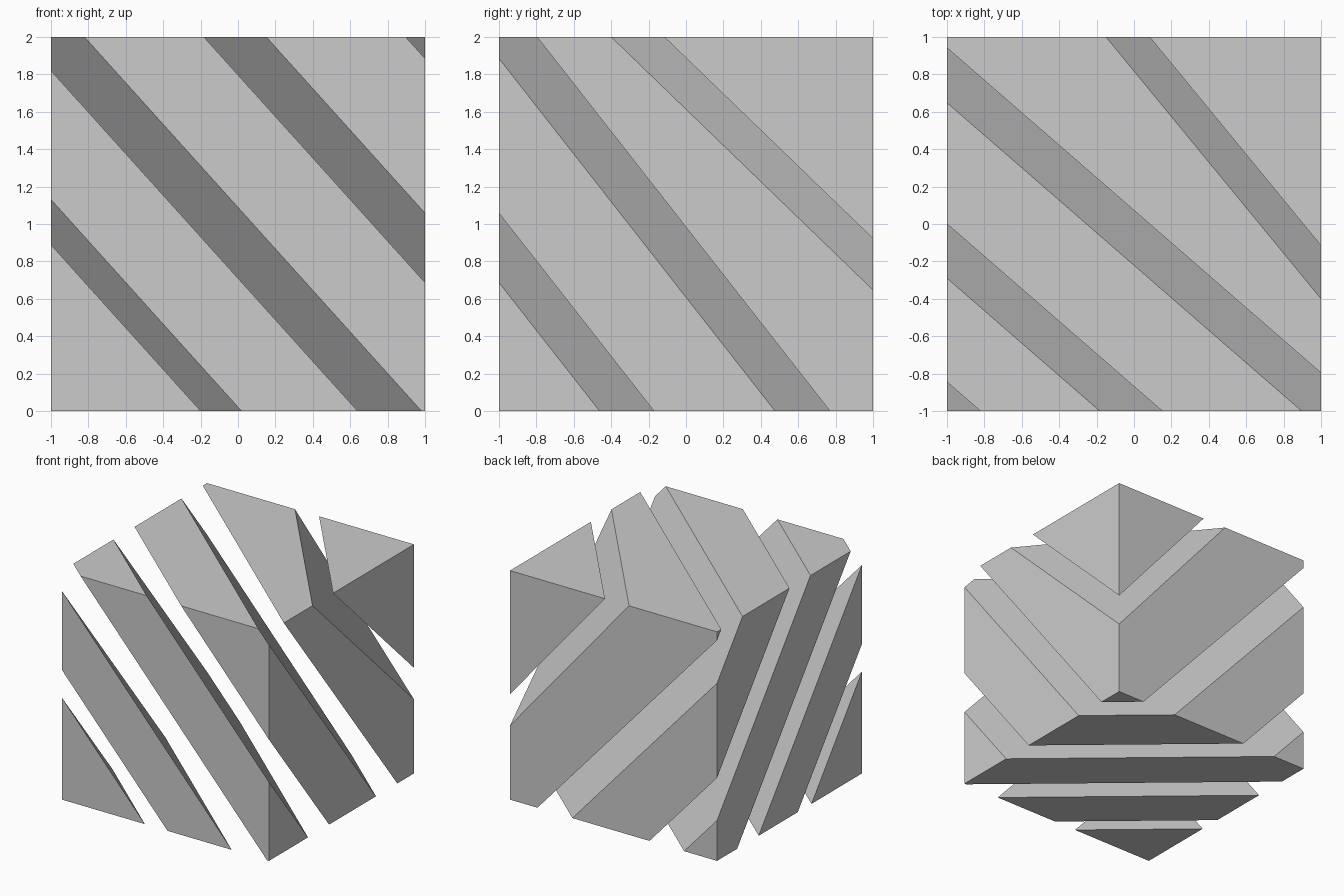
import bpy, bmesh
from mathutils import Vector

if "Cube" in bpy.data.objects:
    bpy.data.objects.remove(bpy.data.objects["Cube"])

# Cut normals: four parallel gaps, plus one differently tilted corner gap
N = Vector((1.11, 1.277, 1.0))
CORNER_N = Vector((1 / 1.15, 1 / 1.40, 1 / 1.353))
TOP = CORNER_N.dot(Vector((1, 1, 2)))


def clip(bm, normal, offset, keep_above):
    """Cut the solid by normal.p = offset, keep one side and cap it."""
    co = normal * (offset / normal.length_squared)
    geom = bm.verts[:] + bm.edges[:] + bm.faces[:]
    cut = bmesh.ops.bisect_plane(bm, geom=geom, plane_co=co, plane_no=normal,
                                 clear_inner=keep_above, clear_outer=not keep_above)
    edges = [e for e in cut["geom_cut"] if isinstance(e, bmesh.types.BMEdge)]
    bmesh.ops.contextual_create(bm, geom=edges)


def piece(name, cuts):
    """A 2-unit cube standing on the floor, trimmed by the given cuts."""
    bm = bmesh.new()
    bmesh.ops.create_cube(bm, size=2)
    bmesh.ops.translate(bm, verts=bm.verts, vec=(0, 0, 1))
    for cut in cuts:
        clip(bm, *cut)
    bmesh.ops.recalc_face_normals(bm, faces=bm.faces)
    mesh = bpy.data.meshes.new(name)
    bm.to_mesh(mesh)
    bm.free()
    bpy.context.collection.objects.link(bpy.data.objects.new(name, mesh))


# (start, end) of each slice along N; None leaves the cube's own end
slices = [(None, -1.498), (-1.256, -0.567), (-0.188, 0.52), (0.891, 1.718), (2.093, None)]
for i, (low, high) in enumerate(slices):
    cuts = []
    if low is not None:
        cuts.append((N, low, True))
    if high is not None:
        cuts.append((N, high, False))
    else:
        # Last slice also ends at the corner gap
        cuts.append((CORNER_N, TOP - 1.0, False))
    piece(f"slice_{i + 1}", cuts)

# Loose back right top corner
piece("corner_tip", [(CORNER_N, TOP - 0.797, True)])
